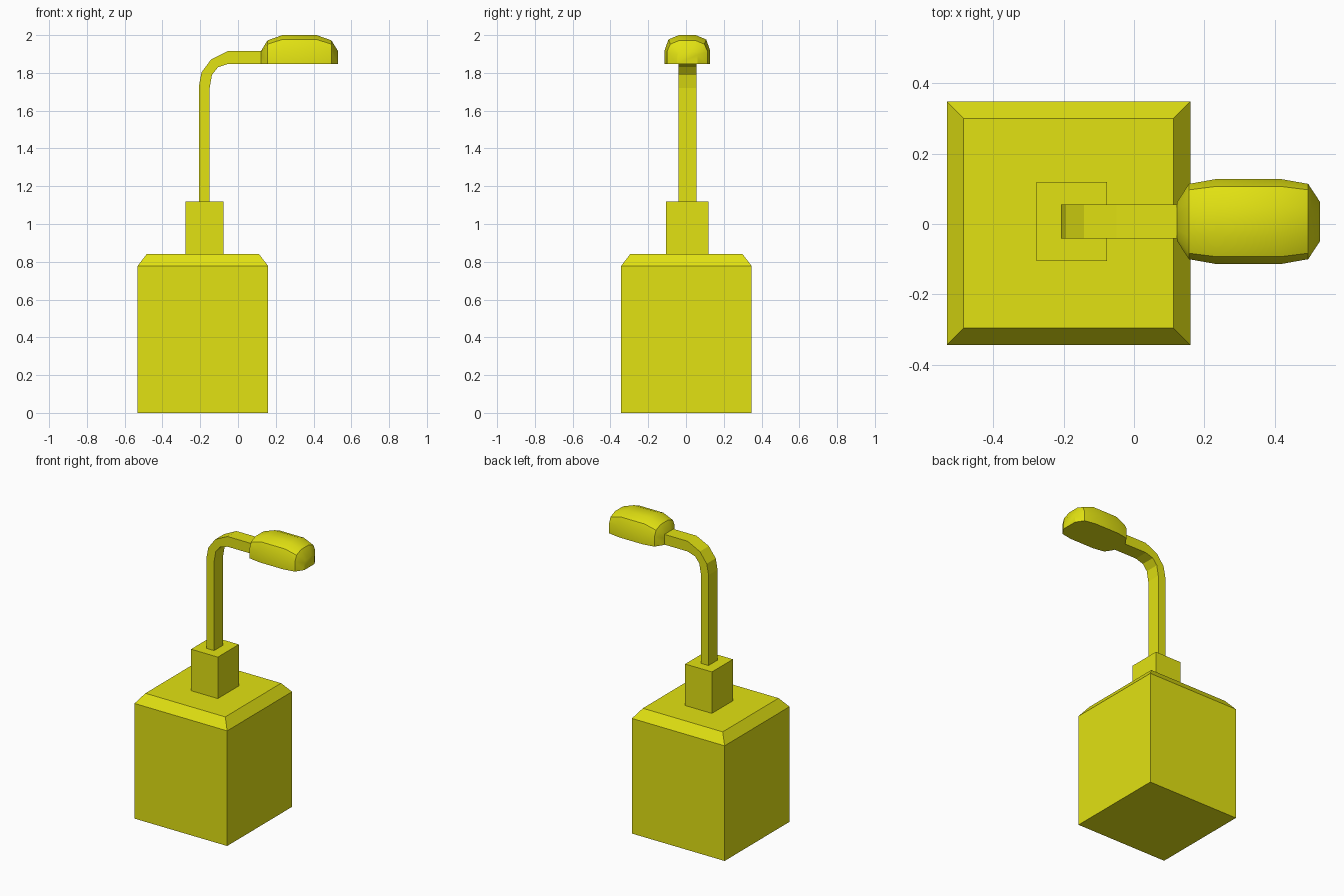
import bpy, bmesh

if "Cube" in bpy.data.objects:
    bpy.data.objects.remove(bpy.data.objects["Cube"])

yellow = bpy.data.materials.new("yellow")
yellow.diffuse_color = (0.76, 0.76, 0.006, 1)
yellow.use_nodes = True
yellow.node_tree.nodes["Principled BSDF"].inputs["Base Color"].default_value = yellow.diffuse_color


def make_loft(name, rings):
    """Skin a list of equal-length closed rings and cap both ends."""
    bm = bmesh.new()
    loops = [[bm.verts.new(p) for p in ring] for ring in rings]
    n = len(loops[0])
    for a, b in zip(loops, loops[1:]):
        for i in range(n):
            j = (i + 1) % n
            bm.faces.new((a[i], a[j], b[j], b[i]))
    bm.faces.new(loops[0][::-1])
    bm.faces.new(loops[-1])
    bmesh.ops.recalc_face_normals(bm, faces=bm.faces[:])
    me = bpy.data.meshes.new(name)
    bm.to_mesh(me)
    bm.free()
    me.materials.append(yellow)
    ob = bpy.data.objects.new(name, me)
    bpy.context.collection.objects.link(ob)
    return ob


def rect(cx, cy, hx, hy, z):
    return [(cx - hx, cy - hy, z), (cx + hx, cy - hy, z),
            (cx + hx, cy + hy, z), (cx - hx, cy + hy, z)]


# Base block with chamfered top
BX, BY = -0.186, 0.002
make_loft("base_block", [rect(BX, BY, 0.346, 0.346, 0),
                         rect(BX, BY, 0.346, 0.346, 0.777),
                         rect(BX, BY, 0.298, 0.298, 0.84)])

# Collar at the foot of the pole
CY = 0.007
make_loft("collar", [rect(-0.177, CY, 0.1, 0.112, 0.84),
                     rect(-0.177, CY, 0.1, 0.112, 1.12)])

# Bent square pole: (outer x, z, inner x, z) along the path
path = [(-0.207, 1.12, -0.150, 1.12), (-0.207, 1.73, -0.150, 1.72),
        (-0.193, 1.803, -0.138, 1.79), (-0.142, 1.872, -0.106, 1.83),
        (-0.050, 1.917, -0.050, 1.848), (0.122, 1.917, 0.122, 1.848)]
make_loft("bent_pole", [[(ox, CY - 0.048, oz), (ox, CY + 0.048, oz),
                         (ix, CY + 0.048, iz), (ix, CY - 0.048, iz)]
                        for ox, oz, ix, iz in path])

# Rounded lamp head: half profiles (y, z), mirrored across y and along x
sections = [(0.122, [(0.055, 1.848), (0.055, 1.895), (0.045, 1.91), (0.02, 1.916)]),
            (0.156, [(0.107, 1.848), (0.107, 1.915), (0.090, 1.952), (0.042, 1.972)]),
            (0.235, [(0.121, 1.848), (0.121, 1.918), (0.100, 1.977), (0.045, 2.0)])]
sections += [(0.651 - x, prof) for x, prof in reversed(sections)]
head = make_loft("lamp_head", [[(x, CY + y, z) for y, z in prof] +
                               [(x, CY - y, z) for y, z in reversed(prof)]
                               for x, prof in sections])
bpy.context.view_layer.objects.active = head
head.select_set(True)
bpy.ops.object.shade_smooth_by_angle(angle=0.56)
